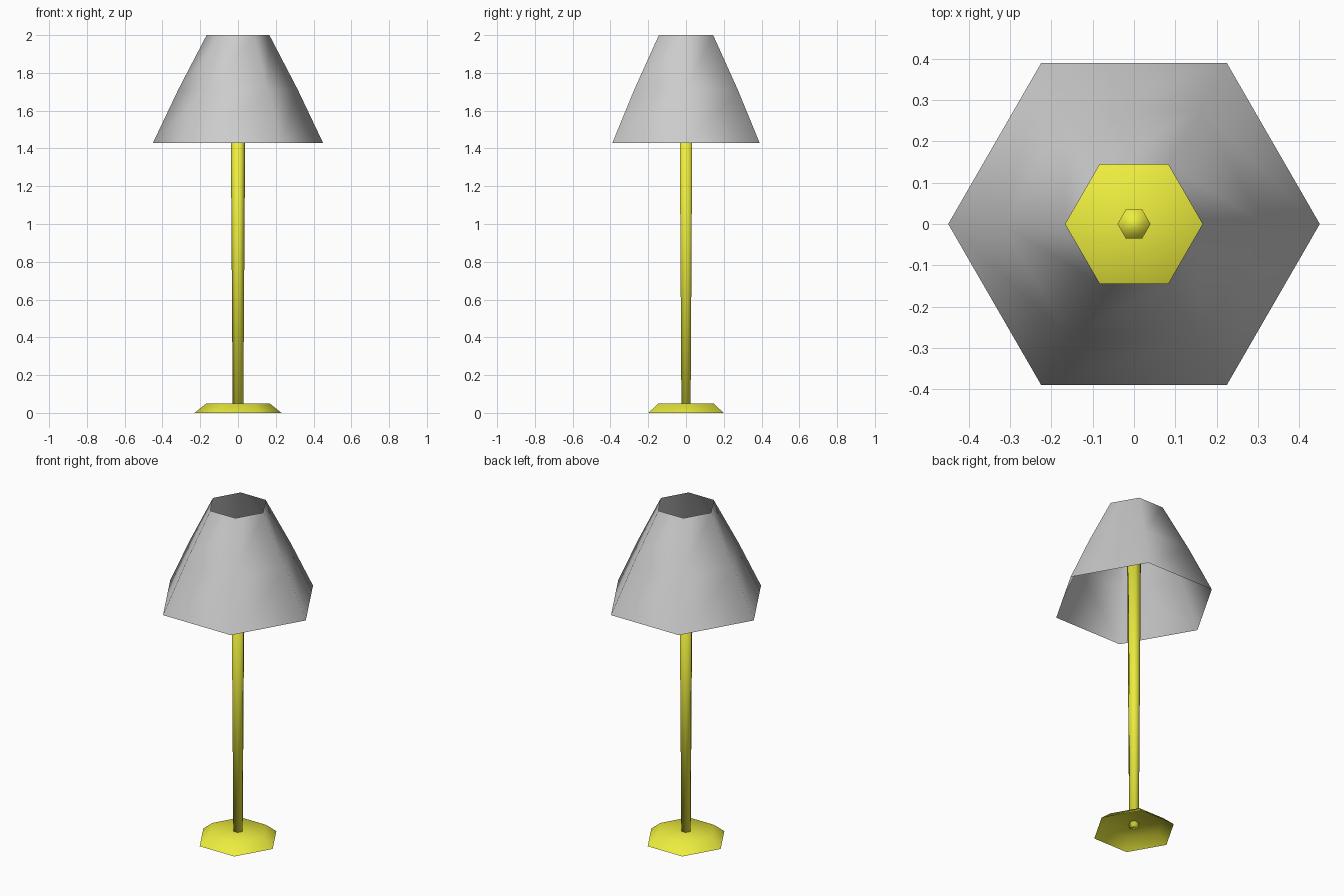
import bpy, bmesh
from math import cos, sin, pi

if "Cube" in bpy.data.objects:
    bpy.data.objects.remove(bpy.data.objects["Cube"])

SIDES = 6


def lathe(name, profile, cap_start=False, cap_end=False, material=None):
    """Six-sided smooth-shaded surface through (radius, z) rings, bottom to top."""
    bm = bmesh.new()
    rings = [[bm.verts.new((r * cos(2 * pi * i / SIDES), r * sin(2 * pi * i / SIDES), z))
              for i in range(SIDES)] for r, z in profile]
    for low, high in zip(rings, rings[1:]):
        for i in range(SIDES):
            j = (i + 1) % SIDES
            bm.faces.new((low[i], low[j], high[j], high[i]))
    if cap_start:
        bm.faces.new(rings[0][::-1])
    if cap_end:
        bm.faces.new(rings[-1])
    for f in bm.faces:
        f.smooth = True
    mesh = bpy.data.meshes.new(name)
    bm.to_mesh(mesh)
    bm.free()
    obj = bpy.data.objects.new(name, mesh)
    bpy.context.collection.objects.link(obj)
    if material:
        mesh.materials.append(material)
    return obj


yellow = bpy.data.materials.new("yellow")
yellow.diffuse_color = (0.85, 0.85, 0.05, 1)
yellow.use_nodes = True
yellow.node_tree.nodes["Principled BSDF"].inputs["Base Color"].default_value = yellow.diffuse_color

# Base: shallow dish, open underneath
lathe("base", [(0.23, 0), (0.168, 0.05)], cap_end=True, material=yellow)

# Pole: widens slightly upward, pokes through the base
lathe("pole", [(0.028, 0.025), (0.04, 1.75)], True, True, yellow)

# Shade: thin, open at both ends, slightly bowed
lathe("shade", [(0.45, 1.43), (0.317, 1.71), (0.166, 2.0)])
